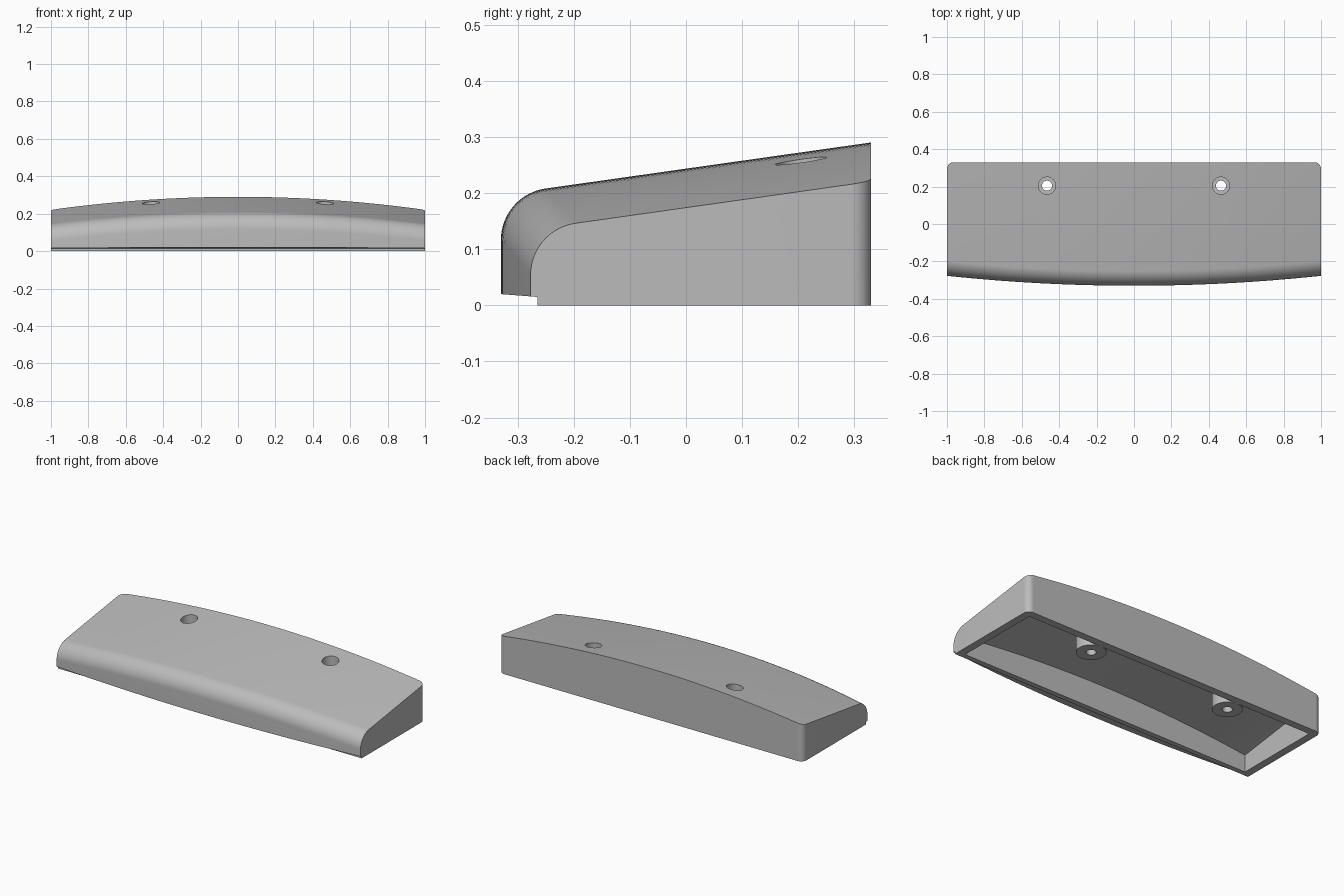
import bpy, bmesh, math

cube = bpy.data.objects.get("Cube")
if cube:
    bpy.data.objects.remove(cube, do_unlink=True)

BACK, RIM, WALL = 0.33, -0.265, 0.045
SLOPE = math.radians(8.05)
RADIUS = 0.093
STATIONS = 48

grey = bpy.data.materials.new("grey_plastic")
grey.use_nodes = True
grey.diffuse_color = (0.5, 0.5, 0.5, 1)
grey.node_tree.nodes["Principled BSDF"].inputs["Base Color"].default_value = (0.5, 0.5, 0.5, 1)


def make_object(name, bm):
    bmesh.ops.recalc_face_normals(bm, faces=bm.faces[:])
    mesh = bpy.data.meshes.new(name)
    bm.to_mesh(mesh)
    bm.free()
    mesh.materials.append(grey)
    obj = bpy.data.objects.new(name, mesh)
    bpy.context.collection.objects.link(obj)
    return obj


def sweep(name, section, half, corner=0):
    """Loft a changing y-z section along x and close both ends."""
    bm = bmesh.new()
    rings = []
    for i in range(STATIONS + 1):
        x = half * (2 * i / STATIONS - 1)
        rings.append([bm.verts.new((x, y, z)) for y, z in section(x)])
    for a, b in zip(rings, rings[1:]):
        for j in range(len(a)):
            k = (j + 1) % len(a)
            bm.faces.new((a[j], a[k], b[k], b[j]))
    bm.faces.new(rings[0])
    bm.faces.new(rings[-1])
    return make_object(name, bm)


def top_z(x, y):
    return 0.197 - 0.062 * x * x + (y + 0.33) * math.tan(SLOPE)


def outer_section(x):
    # Bowed front wall, rounded shoulder, sloping top and recessed lower rim
    front = -0.33 + 0.053 * x * x
    turn = math.pi / 2 - SLOPE
    reach = RADIUS * math.tan(turn / 2)
    cy, cz = front + RADIUS, top_z(x, -0.33) - reach
    points = [(front, 0.02 - 0.077 * (front + 0.33))]
    for i in range(17):
        a = math.pi - turn * i / 16
        points.append((cy + RADIUS * math.cos(a), cz + RADIUS * math.sin(a)))
    # keep the shoulder on the bowed top surface
    return points + [(BACK, points[-1][1] + (BACK - points[-1][0]) * math.tan(SLOPE)),
                     (BACK, 0), (RIM, 0), (RIM, 0.015)]


def cavity_section(x):
    front, back = -0.235, BACK - WALL
    return [(front, -0.05), (front, top_z(x, front) - 0.053),
            (back, top_z(x, back) - 0.053), (back, -0.05)]


def cylinder(name, x, radius, low, high):
    bm = bmesh.new()
    bmesh.ops.create_cone(bm, cap_ends=True, segments=40, radius1=radius,
                          radius2=radius, depth=high - low)
    bmesh.ops.translate(bm, vec=(x, 0.205, (low + high) / 2), verts=bm.verts)
    return make_object(name, bm)


def footprint(name):
    # Plan outline with rounded back corners
    r = 0.035
    outline = [(-1.0, -0.5), (1.0, -0.5)]
    for side, start in ((1, 0), (-1, math.pi / 2)):
        for i in range(9):
            a = start + math.pi / 2 * i / 8
            outline.append((side * (1 - r) + r * math.cos(a), BACK - r + r * math.sin(a)))
    bm = bmesh.new()
    base = bm.faces.new([bm.verts.new((x, y, -0.1)) for x, y in outline])
    lift = bmesh.ops.extrude_face_region(bm, geom=[base])["geom"]
    bmesh.ops.translate(bm, vec=(0, 0, 0.6), verts=[v for v in lift if isinstance(v, bmesh.types.BMVert)])
    return make_object(name, bm)


def combine(target, tool, operation):
    tool.hide_render = True
    mod = target.modifiers.new(operation.title(), "BOOLEAN")
    mod.operation, mod.object, mod.solver = operation, tool, "EXACT"
    bpy.context.view_layer.objects.active = target
    bpy.ops.object.modifier_apply(modifier=mod.name)
    bpy.data.objects.remove(tool, do_unlink=True)


# Hollow cover
cover = sweep("cover_shell", outer_section, 1.0)
combine(cover, footprint("corner_cutter"), "INTERSECT")
combine(cover, sweep("cavity_cutter", cavity_section, 1 - WALL), "DIFFERENCE")

# Screw bosses with a deep counterbore and a through hole
for x in (-0.465, 0.465):
    combine(cover, cylinder("screw_boss", x, 0.08, 0.0, 0.235), "UNION")
    combine(cover, cylinder("counterbore_cutter", x, 0.046, 0.06, 0.4), "DIFFERENCE")
    combine(cover, cylinder("hole_cutter", x, 0.027, -0.1, 0.2), "DIFFERENCE")

bpy.ops.object.select_all(action="DESELECT")
cover.select_set(True)
bpy.context.view_layer.objects.active = cover
bpy.ops.object.shade_smooth_by_angle(angle=math.radians(25))
